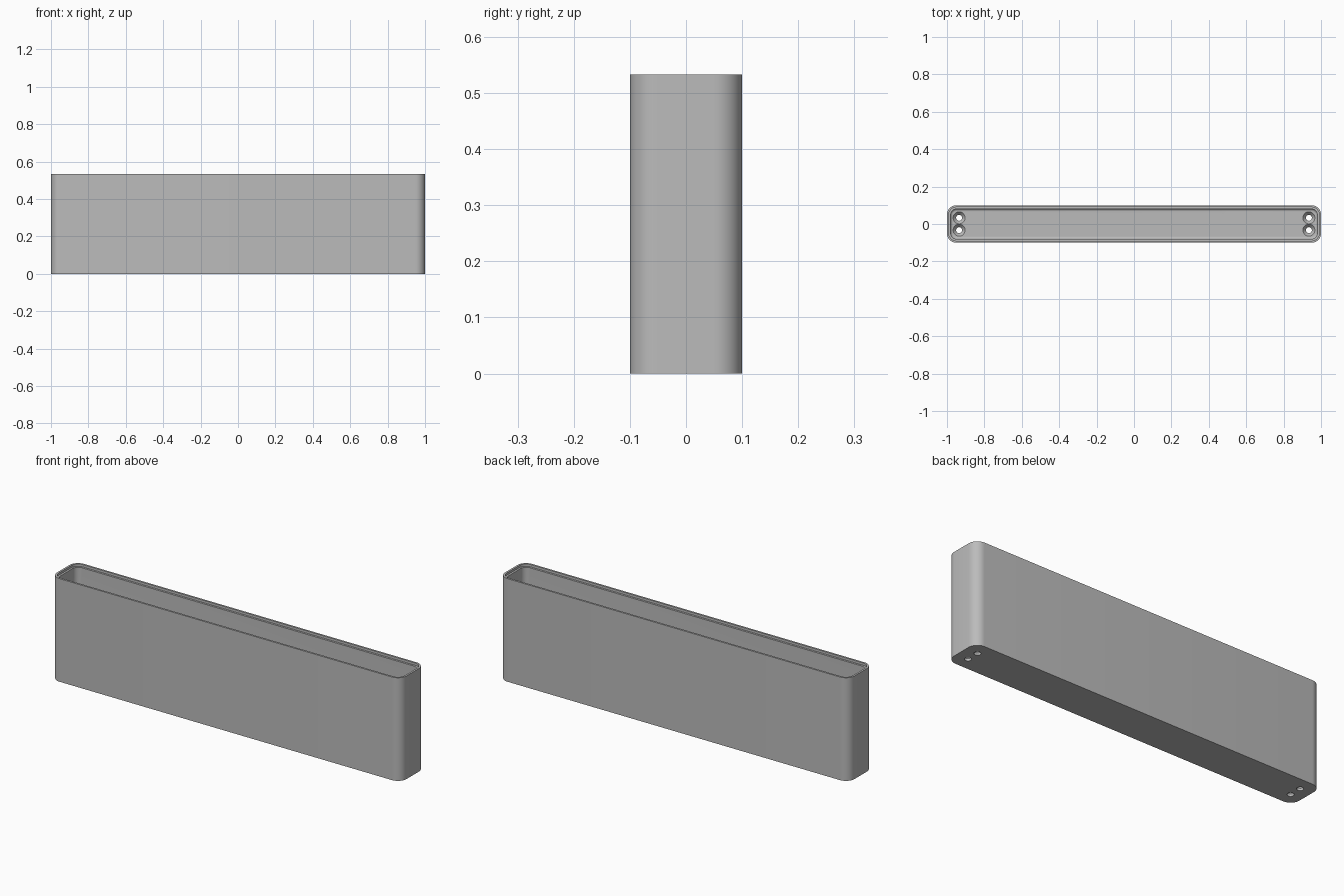
import bpy, bmesh, math

cube = bpy.data.objects.get("Cube")
if cube:
    bpy.data.objects.remove(cube)

LENGTH, DEPTH, HEIGHT = 2.0, 0.2, 0.533
CORNER, FLOOR, FILLET = 0.05, 0.03, 0.012
LIP, WALL, STEP = 0.01, 0.02, 0.012

grey = bpy.data.materials.new("light grey")
grey.use_nodes = True
grey.diffuse_color = (0.5, 0.5, 0.5, 1)
grey.node_tree.nodes["Principled BSDF"].inputs["Base Color"].default_value = (0.5, 0.5, 0.5, 1)


def add_object(name, bm):
    bmesh.ops.recalc_face_normals(bm, faces=bm.faces)
    mesh = bpy.data.meshes.new(name)
    bm.to_mesh(mesh)
    bm.free()
    obj = bpy.data.objects.new(name, mesh)
    bpy.context.collection.objects.link(obj)
    mesh.materials.append(grey)
    return obj


def rounded_ring(bm, inset, z, steps=10):
    """Rounded rectangle of vertices, inset from the outer outline."""
    r = CORNER - inset
    cx, cy = LENGTH / 2 - CORNER, DEPTH / 2 - CORNER
    ring = []
    for q, (sx, sy) in enumerate([(1, 1), (-1, 1), (-1, -1), (1, -1)]):
        for i in range(steps + 1):
            a = (q + i / steps) * math.pi / 2
            ring.append(bm.verts.new((sx * cx + r * math.cos(a), sy * cy + r * math.sin(a), z)))
    return ring


def circle_ring(bm, radius, z, steps=32):
    return [bm.verts.new((radius * math.cos(math.tau * i / steps),
                          radius * math.sin(math.tau * i / steps), z)) for i in range(steps)]


def bridge(bm, rings):
    """Skin consecutive rings and cap both ends."""
    for a, b in zip(rings, rings[1:]):
        for i in range(len(a)):
            j = (i + 1) % len(a)
            bm.faces.new((a[i], a[j], b[j], b[i]))
    bm.faces.new(rings[0])
    bm.faces.new(rings[-1])


# Tray shell: outer wall, stepped rim, inner wall, filleted floor
profile = [(0, 0), (0, HEIGHT), (LIP, HEIGHT), (LIP, HEIGHT - STEP), (WALL, HEIGHT - STEP)]
for i in range(7):
    a = i / 6 * math.pi / 2
    profile.append((WALL + FILLET * (1 - math.cos(a)), FLOOR + FILLET * (1 - math.sin(a))))
bm = bmesh.new()
bridge(bm, [rounded_ring(bm, inset, z) for inset, z in profile])
tray = add_object("tray_shell", bm)

# Countersunk screw holes, two at each end
for x in (-0.935, 0.935):
    for y in (-0.033, 0.033):
        bm = bmesh.new()
        bridge(bm, [circle_ring(bm, r, z) for r, z in
                    [(0.016, -0.02), (0.016, FLOOR - 0.018), (0.032, FLOOR), (0.032, FLOOR + 0.01)]])
        cutter = add_object("screw_hole_cutter", bm)
        cutter.location = (x, y, 0)
        cutter.hide_render = True
        cut = tray.modifiers.new("screw_hole", "BOOLEAN")
        cut.operation, cut.solver, cut.object = "DIFFERENCE", "EXACT", cutter
        bpy.context.view_layer.objects.active = tray
        bpy.context.view_layer.update()
        bpy.ops.object.modifier_apply(modifier=cut.name)
        bpy.data.objects.remove(cutter)

# Smooth corners, sharp rim
bpy.ops.object.select_all(action="DESELECT")
tray.select_set(True)
bpy.context.view_layer.objects.active = tray
bpy.ops.object.shade_smooth_by_angle(angle=math.radians(30))
